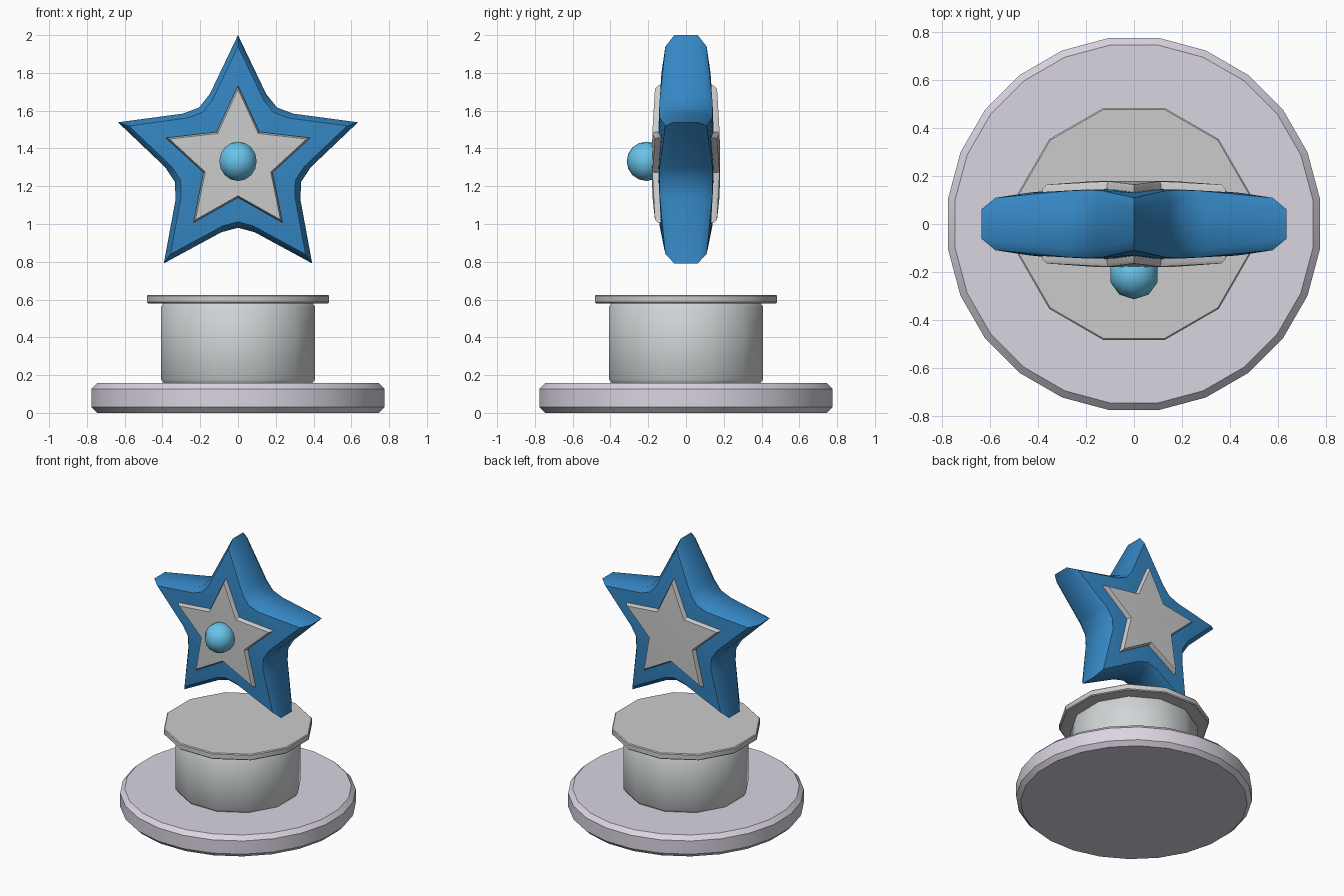
import bpy, bmesh
from math import sin, cos, pi, radians
from mathutils import Vector

if "Cube" in bpy.data.objects:
    bpy.data.objects.remove(bpy.data.objects["Cube"])


def material(name, rgb):
    m = bpy.data.materials.new(name)
    m.diffuse_color = (*rgb, 1)
    m.use_nodes = True
    m.node_tree.nodes["Principled BSDF"].inputs["Base Color"].default_value = m.diffuse_color
    return m


BLUE = material("blue", (0.035, 0.24, 0.55))
SKY = material("sky_blue", (0.14, 0.55, 0.82))
WHITE = material("white", (0.78, 0.78, 0.79))
GREY = material("grey", (0.64, 0.67, 0.68))
LILAC = material("pale_lilac", (0.70, 0.66, 0.75))


def finish(name, bm, mat, angle=40):
    bmesh.ops.recalc_face_normals(bm, faces=bm.faces)
    me = bpy.data.meshes.new(name)
    bm.to_mesh(me)
    bm.free()
    me.materials.append(mat)
    ob = bpy.data.objects.new(name, me)
    bpy.context.collection.objects.link(ob)
    bpy.ops.object.select_all(action='DESELECT')
    ob.select_set(True)
    bpy.context.view_layer.objects.active = ob
    bpy.ops.object.shade_smooth_by_angle(angle=radians(angle))
    return ob


def bridge(bm, a, b):
    n = len(a)
    for i in range(n):
        bm.faces.new((a[i], a[(i + 1) % n], b[(i + 1) % n], b[i]))


def disc(name, radius, z0, z1, sides, bevel, rise, mat):
    """Faceted drum with chamfered rims."""
    bm = bmesh.new()
    profile = [(radius - bevel, z0), (radius, z0 + rise),
               (radius, z1 - rise), (radius - bevel, z1)]
    rings = [[bm.verts.new((r * cos((i + .5) * 2 * pi / sides),
                            r * sin((i + .5) * 2 * pi / sides), z))
              for i in range(sides)] for r, z in profile]
    for a, b in zip(rings, rings[1:]):
        bridge(bm, a, b)
    bm.faces.new(rings[0])
    bm.faces.new(rings[-1])
    return finish(name, bm, mat)


def star_outline(outer, inner, fillet):
    pts = [Vector((r * sin(i * pi / 5), r * cos(i * pi / 5)))
           for i, r in enumerate([outer, inner] * 5)]
    out = []
    for i, p in enumerate(pts):
        if i % 2 and fillet:
            a = p + (pts[i - 1] - p).normalized() * fillet
            b = p + (pts[(i + 1) % 10] - p).normalized() * fillet
            out += [a, (a + 2 * p + b) / 4, b]
        else:
            out.append(p)
    return out


def star(name, outer, inner, fillet, mid, drop, rim, scales, mat):
    """Domed star: thickest in the middle, with a chamfered rim."""
    bm = bmesh.new()
    outline = star_outline(outer, inner, fillet)
    rims = []
    for side in (-1, 1):
        rings = []
        for k, s in enumerate([1] + scales):
            ring = []
            for p in outline:
                y = mid - drop * (p.length * s / outer) ** 3 - (rim if k == 0 else 0)
                ring.append(bm.verts.new((p.x * s, side * y, STAR_Z + p.y * s)))
            rings.append(ring)
        for a, b in zip(rings, rings[1:]):
            bridge(bm, a, b)
        centre = bm.verts.new((0, side * mid, STAR_Z))
        last = rings[-1]
        for i in range(len(last)):
            bm.faces.new((last[i], last[(i + 1) % len(last)], centre))
        rims.append(rings[0])
    bridge(bm, *rims)
    return finish(name, bm, mat)


STAR_Z = 1.332

# Stand
disc("base", 0.783, 0.0, 0.157, 24, 0.03, 0.03, LILAC)
disc("column", 0.422, 0.157, 0.582, 12, 0.015, 0.02, GREY)
disc("column_cap", 0.50, 0.58, 0.625, 12, 0.006, 0.006, WHITE)

# Floating star with a pale inlay showing on both faces
star("star_body", 0.668, 0.328, 0.10, 0.147, 0.05, 0.035, [0.91, 0.7], BLUE)
star("star_inlay", 0.402, 0.192, 0, 0.18, 0.018, 0.015, [0.95], WHITE)

# Round stud on the front
bm = bmesh.new()
bmesh.ops.create_uvsphere(bm, u_segments=10, v_segments=8, radius=0.104)
bmesh.ops.translate(bm, verts=bm.verts, vec=(0, -0.21, STAR_Z))
finish("front_stud", bm, SKY, 60)
